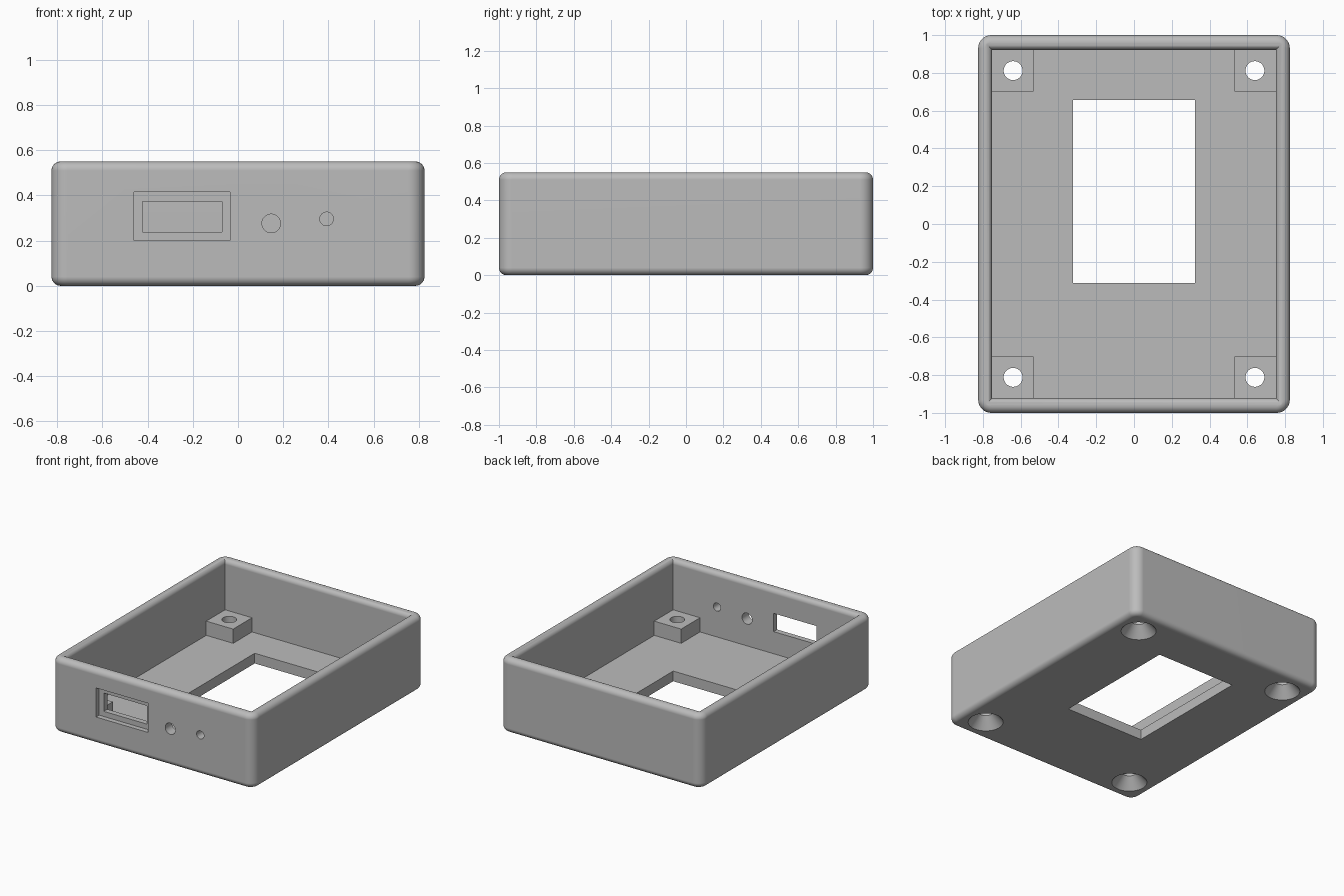
import bpy, bmesh, math
from mathutils import Matrix

if "Cube" in bpy.data.objects:
    bpy.data.objects.remove(bpy.data.objects["Cube"])

WIDTH, DEPTH, HEIGHT = 1.65, 2.0, 0.55
IN_X, IN_Y, FLOOR = 0.751, 0.922, 0.075
POST, POST_TOP = 0.22, 0.18
RIM_R = 0.034

grey = bpy.data.materials.new("plain_grey")
grey.use_nodes = True
grey.diffuse_color = (0.5, 0.5, 0.5, 1)
grey.node_tree.nodes["Principled BSDF"].inputs["Base Color"].default_value = (0.5, 0.5, 0.5, 1)


def finish(name, bm):
    bmesh.ops.recalc_face_normals(bm, faces=bm.faces)
    mesh = bpy.data.meshes.new(name)
    bm.to_mesh(mesh)
    bm.free()
    obj = bpy.data.objects.new(name, mesh)
    mesh.materials.append(grey)
    bpy.context.collection.objects.link(obj)
    return obj


def box(name, x0, x1, y0, y1, z0, z1):
    bm = bmesh.new()
    place = Matrix.Translation(((x0 + x1) / 2, (y0 + y1) / 2, (z0 + z1) / 2))
    bmesh.ops.create_cube(bm, size=1, matrix=place @ Matrix.Diagonal((x1 - x0, y1 - y0, z1 - z0, 1)))
    return finish(name, bm)


def loft(name, rings):
    """Skin a stack of closed rings and cap both ends."""
    bm = bmesh.new()
    rows = [[bm.verts.new(p) for p in ring] for ring in rings]
    for low, high in zip(rows, rows[1:]):
        for i in range(len(low)):
            j = (i + 1) % len(low)
            bm.faces.new((low[i], low[j], high[j], high[i]))
    bm.faces.new(rows[0])
    bm.faces.new(rows[-1])
    return finish(name, bm)


def circle(r, height, n=48):
    return [(r * math.cos(math.tau * i / n), r * math.sin(math.tau * i / n), height) for i in range(n)]


def rectangle(grow, z):
    x, y = IN_X + grow, IN_Y + grow
    return [(-x, -y, z), (x, -y, z), (x, y, z), (-x, y, z)]


def combine(target, tool, operation):
    mod = target.modifiers.new(operation.lower(), "BOOLEAN")
    mod.operation, mod.object, mod.solver = operation, tool, "EXACT"
    bpy.context.view_layer.objects.active = target
    bpy.ops.object.modifier_apply(modifier=mod.name)
    bpy.data.objects.remove(tool)


# Outer block with rounded upright corners, then rounded top and bottom edges
bm = bmesh.new()
bmesh.ops.create_cube(bm, size=1, matrix=Matrix.Translation((0, 0, HEIGHT / 2)) @ Matrix.Diagonal((WIDTH, DEPTH, HEIGHT, 1)))
upright = [e for e in bm.edges if abs(e.verts[0].co.z - e.verts[1].co.z) > 0.1]
bmesh.ops.bevel(bm, geom=upright, offset=0.07, segments=8, profile=0.5, affect="EDGES")
level = [e for e in bm.edges if abs(e.verts[0].co.z - e.verts[1].co.z) < 0.01]
bmesh.ops.bevel(bm, geom=level, offset=0.04, segments=8, profile=0.5, affect="EDGES")
case = finish("enclosure_case", bm)

# Cavity that flares at the mouth to round the inner rim
mouth = []
for i in range(9):
    a = math.pi / 2 * i / 8
    mouth.append(rectangle(RIM_R * (1 - math.cos(a)), HEIGHT - RIM_R + RIM_R * math.sin(a)))
combine(case, loft("cavity", [rectangle(0, FLOOR)] + mouth + [rectangle(RIM_R, HEIGHT + 0.1)]), "DIFFERENCE")

# Corner posts with countersunk screw holes
for sx in (-1, 1):
    for sy in (-1, 1):
        xs = sorted((sx * (IN_X - POST), sx * (IN_X + 0.02)))
        ys = sorted((sy * (IN_Y - POST), sy * (IN_Y + 0.02)))
        combine(case, box("post", *xs, *ys, FLOOR - 0.02, POST_TOP), "UNION")
        screw = loft("screw", [circle(0.12, -0.02), circle(0.12, 0), circle(0.05, 0.08), circle(0.05, 0.3)])
        screw.data.transform(Matrix.Translation((sx * 0.64, sy * 0.812, 0)))
        combine(case, screw, "DIFFERENCE")

# Floor window
combine(case, box("floor_window", -0.323, 0.323, -0.312, 0.656, -0.1, 0.2), "DIFFERENCE")

# Front socket: shallow recess and through slot
front = -DEPTH / 2
combine(case, box("socket_recess", -0.46, -0.035, front - 0.1, front + 0.037, 0.2, 0.415), "DIFFERENCE")
combine(case, box("socket_slot", -0.422, -0.07, front - 0.1, front + 0.15, 0.238, 0.373), "DIFFERENCE")

# Front round holes
for x, z, r in ((0.147, 0.276, 0.041), (0.392, 0.296, 0.03)):
    hole = loft("hole", [circle(r, -0.1), circle(r, 0.15)])
    hole.data.transform(Matrix.Translation((x, front, z)) @ Matrix.Rotation(-math.pi / 2, 4, "X"))
    combine(case, hole, "DIFFERENCE")

# Smooth fillets and bores, flat panels
bpy.ops.object.select_all(action="DESELECT")
case.select_set(True)
bpy.context.view_layer.objects.active = case
bpy.ops.object.shade_smooth_by_angle(angle=math.radians(30))
flat = case.modifiers.new("flat_panels", "WEIGHTED_NORMAL")
flat.keep_sharp = True
